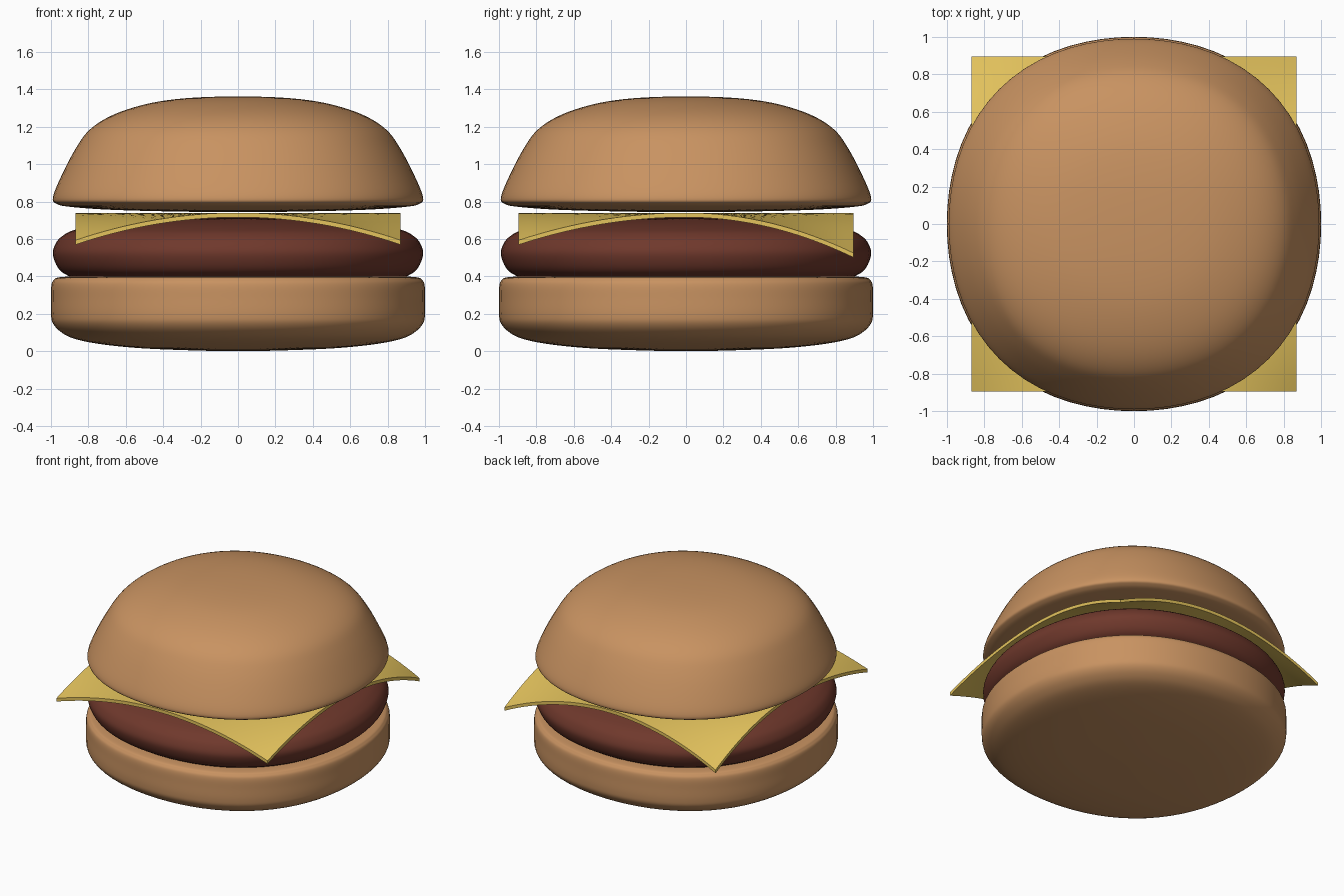
import bpy, bmesh, math
from mathutils import Vector

if "Cube" in bpy.data.objects:
    bpy.data.objects.remove(bpy.data.objects["Cube"])


def material(name, rgb):
    m = bpy.data.materials.new(name)
    m.diffuse_color = (*rgb, 1)
    m.use_nodes = True
    m.node_tree.nodes["Principled BSDF"].inputs["Base Color"].default_value = m.diffuse_color
    return m


BUN = material("bun", (0.58, 0.29, 0.12))
MEAT = material("meat", (0.16, 0.04, 0.025))
CHEESE = material("cheese", (0.78, 0.55, 0.11))


def finish(bm, name, mat):
    bmesh.ops.recalc_face_normals(bm, faces=bm.faces)
    me = bpy.data.meshes.new(name)
    bm.to_mesh(me)
    bm.free()
    ob = bpy.data.objects.new(name, me)
    bpy.context.collection.objects.link(ob)
    me.materials.append(mat)
    bpy.ops.object.select_all(action='DESELECT')
    ob.select_set(True)
    bpy.context.view_layer.objects.active = ob
    bpy.ops.object.shade_smooth_by_angle(angle=math.radians(40))
    return ob


def smooth_profile(pts, n=5):
    """Catmull-Rom curve through (radius, z) points."""
    p = [Vector(q) for q in pts]
    p = [Vector((-p[1].x, p[1].y))] + p + [Vector((-p[-2].x, p[-2].y))]
    out = []
    for a, b, c, d in zip(p, p[1:], p[2:], p[3:]):
        for i in range(n):
            t = i / n
            out.append(0.5 * (2 * b + (c - a) * t + (2 * a - 5 * b + 4 * c - d) * t * t
                              + (3 * b - a - 3 * c + d) * t ** 3))
    return out[1:]


def soft_square_lathe(name, pts, mat, seg=72):
    """Revolved profile with the slightly squared outline of a rounded box."""
    bm = bmesh.new()
    rings = []
    for r, z in smooth_profile(pts):
        ring = []
        for k in range(seg):
            a = math.tau * k / seg
            s = r * (1 + 0.029 * (1 - math.cos(4 * a)) / 2)
            ring.append(bm.verts.new((s * math.cos(a), s * math.sin(a), z)))
        rings.append(ring)
    for lo, hi in zip(rings, rings[1:]):
        for k in range(seg):
            j = (k + 1) % seg
            bm.faces.new((lo[k], lo[j], hi[j], hi[k]))
    # close both poles
    for ring, z in ((rings[0], pts[0][1]), (rings[-1], pts[-1][1])):
        c = bm.verts.new((0, 0, z))
        for k in range(seg):
            bm.faces.new((ring[k], ring[(k + 1) % seg], c))
    return finish(bm, name, mat)


# bottom bun
soft_square_lathe("bottom_bun", [
    (0, 0), (0.3, 0.006), (0.55, 0.018), (0.75, 0.04), (0.88, 0.068), (0.95, 0.105),
    (0.99, 0.15), (1.0, 0.2), (1.0, 0.28), (0.998, 0.35), (0.985, 0.38),
    (0.95, 0.396), (0.8, 0.4), (0.4, 0.4), (0, 0.4)], BUN)

# patty
soft_square_lathe("patty", [
    (0, 0.395), (0.5, 0.395), (0.85, 0.395), (0.92, 0.41), (0.965, 0.45), (0.99, 0.52),
    (0.975, 0.575), (0.94, 0.615), (0.87, 0.65), (0.7, 0.685), (0.4, 0.707), (0, 0.714)], MEAT)

# top bun
soft_square_lathe("top_bun", [
    (0, 0.743), (0.4, 0.748), (0.7, 0.757), (0.9, 0.772), (0.97, 0.788), (0.99, 0.82),
    (0.95, 0.925), (0.87, 1.08), (0.79, 1.187), (0.66, 1.267), (0.47, 1.326),
    (0.26, 1.354), (0, 1.362)], BUN)

# cheese slice: thin sheet with drooping corners, lower at the back
bm = bmesh.new()
bmesh.ops.create_grid(bm, x_segments=32, y_segments=32, size=1)
for v in bm.verts:
    x, y = v.co.x, v.co.y
    droop = 0.215 if y > 0 else 0.147
    v.co = (0.87 * x, 0.895 * y, 0.74 - droop * x * x * y * y)
top = list(bm.faces)
extruded = bmesh.ops.extrude_face_region(bm, geom=top, use_keep_orig=True)
for v in (g for g in extruded["geom"] if isinstance(g, bmesh.types.BMVert)):
    v.co.z -= 0.024
finish(bm, "cheese_slice", CHEESE)
